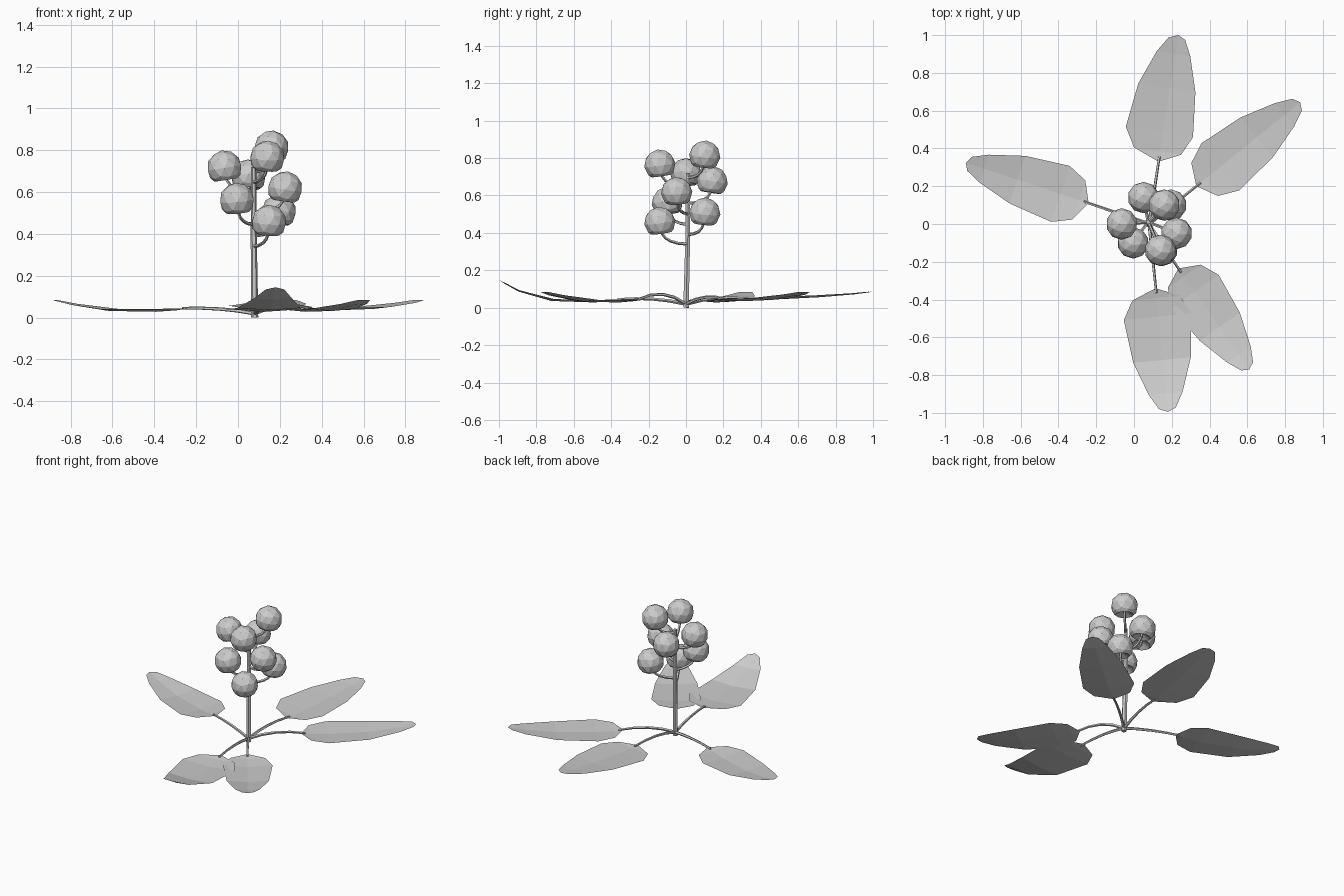
import bpy, bmesh, math
from mathutils import Vector, Quaternion

if "Cube" in bpy.data.objects:
    bpy.data.objects.remove(bpy.data.objects["Cube"])


def finish(bm, name):
    me = bpy.data.meshes.new(name)
    bm.to_mesh(me)
    bm.free()
    ob = bpy.data.objects.new(name, me)
    bpy.context.collection.objects.link(ob)
    return ob


def tube(name, points, radii, sides=6, steps=1):
    """Low-poly tube; three points with steps > 1 are treated as a quadratic bend."""
    pts = [Vector(p) for p in points]
    if steps > 1:
        a, b, c = pts
        ts = [i / steps for i in range(steps + 1)]
        pts = [a * (1 - t) ** 2 + b * 2 * t * (1 - t) + c * t * t for t in ts]
    bm = bmesh.new()
    rings = []
    n = len(pts)
    q = None
    prev = Vector((0, 0, 1))
    q = Quaternion()
    for i, p in enumerate(pts):
        d = (pts[min(i + 1, n - 1)] - pts[max(i - 1, 0)]).normalized()
        q = prev.rotation_difference(d) @ q
        prev = d
        r = radii[0] + (radii[1] - radii[0]) * i / (n - 1)
        rings.append([bm.verts.new(p + q @ Vector((r * math.cos(k * math.tau / sides),
                                                   r * math.sin(k * math.tau / sides), 0)))
                      for k in range(sides)])
    for r0, r1 in zip(rings, rings[1:]):
        for k in range(sides):
            j = (k + 1) % sides
            bm.faces.new((r0[k], r0[j], r1[j], r1[k]))
    bm.faces.new(rings[0][::-1])
    bm.faces.new(rings[-1])
    return finish(bm, name)


# Main stem
tube("stem", [(0.08, 0, 0), (0.075, 0.01, 0.4), (0.075, 0.01, 0.72)], (0.017, 0.012))

# Leaves: folded blades on thin stalks
PROFILE = [(0.08, 0.7, 0.035), (0.23, 1.0, 0.028), (0.58, 0.85, 0.032),
           (0.85, 0.5, 0.06), (0.97, 0.25, 0.08)]  # along, width, height


def leaf(name, base, tip, wl, wr, bend_z, lift=0.0, curl=0.0):
    b, t = Vector((*base, 0.045)), Vector((*tip, 0.085 + curl))
    axis = Vector((t.x - b.x, t.y - b.y, 0))
    side = Vector((-axis.y, axis.x, 0)).normalized()
    bm = bmesh.new()
    first, last = bm.verts.new(b), bm.verts.new(t)
    rows = []
    for s, w, z in PROFILE:
        z += lift * math.sin(math.pi * s) + curl * s ** 5
        m = Vector((b.x, b.y, z)) + axis * s
        up = Vector((0, 0, 0.012 * w))
        rows.append([bm.verts.new(p) for p in (m + side * wl * w + up, m, m - side * wr * w + up)])
    for k in (0, 1):
        bm.faces.new((first, rows[0][k + 1], rows[0][k]))
        bm.faces.new((last, rows[-1][k], rows[-1][k + 1]))
        for r0, r1 in zip(rows, rows[1:]):
            bm.faces.new((r0[k], r0[k + 1], r1[k + 1], r1[k]))
    bmesh.ops.recalc_face_normals(bm, faces=bm.faces)
    if sum(f.normal.z for f in bm.faces) < 0:
        bmesh.ops.reverse_faces(bm, faces=bm.faces)
    finish(bm, name)
    root = Vector((0.08, 0, 0.02))
    mid = (root + b) / 2
    mid.z = bend_z
    tube(name + "_stalk", [root, mid, b + axis * 0.04], (0.01, 0.007), 5, 4)


leaf("leaf_back", (0.13, 0.33), (0.235, 1.0), 0.20, 0.16, 0.07, lift=0.025)
leaf("leaf_back_right", (0.33, 0.20), (0.88, 0.645), 0.16, 0.16, 0.08, lift=0.01)
leaf("leaf_front_right", (0.235, -0.235), (0.61, -0.77), 0.155, 0.15, 0.11)
leaf("leaf_front", (0.115, -0.34), (0.18, -0.995), 0.175, 0.185, 0.06, curl=0.06)
leaf("leaf_left", (-0.24, 0.11), (-0.89, 0.325), 0.156, 0.156, 0.05)

# Flower heads: faceted domes on curved stalks (x, y, top height)
R = 0.084
HEADS = [(0.16, 0.10, 0.895), (0.14, -0.14, 0.847), (-0.065, 0.0, 0.80), (0.05, 0.14, 0.757),
         (0.225, -0.05, 0.70), (-0.005, -0.10, 0.645), (0.195, 0.10, 0.59), (0.148, -0.14, 0.54)]

for i, (x, y, top) in enumerate(HEADS):
    out = Vector((x - 0.075, y - 0.01, 0))
    d = out.normalized()
    axis = Vector((d.x * 0.16, d.y * 0.16, 1)).normalized()
    c = Vector((x, y, top - R))
    bm = bmesh.new()
    bmesh.ops.create_icosphere(bm, subdivisions=2, radius=R)
    bmesh.ops.bisect_plane(bm, geom=bm.verts[:] + bm.edges[:] + bm.faces[:],
                           plane_co=(0, 0, -0.058), plane_no=(0, 0, 1), clear_inner=True)
    hole = [e for e in bm.edges if e.is_boundary]
    base = bmesh.ops.holes_fill(bm, edges=hole, sides=0)["faces"]
    bmesh.ops.recalc_face_normals(bm, faces=bm.faces)
    bmesh.ops.poke(bm, faces=base, offset=-0.03)
    ob = finish(bm, f"flower_head_{i + 1}")
    ob.rotation_mode = 'QUATERNION'
    ob.rotation_quaternion = Vector((0, 0, 1)).rotation_difference(axis)
    ob.location = c
    z0 = min(top - 0.20, 0.70)
    root = Vector((0.075, 0.01, z0))
    tube(f"flower_stalk_{i + 1}", [root, root + out * 0.95 + Vector((0, 0, 0.005)), c - axis * 0.03],
         (0.009, 0.007), 5, 5)
